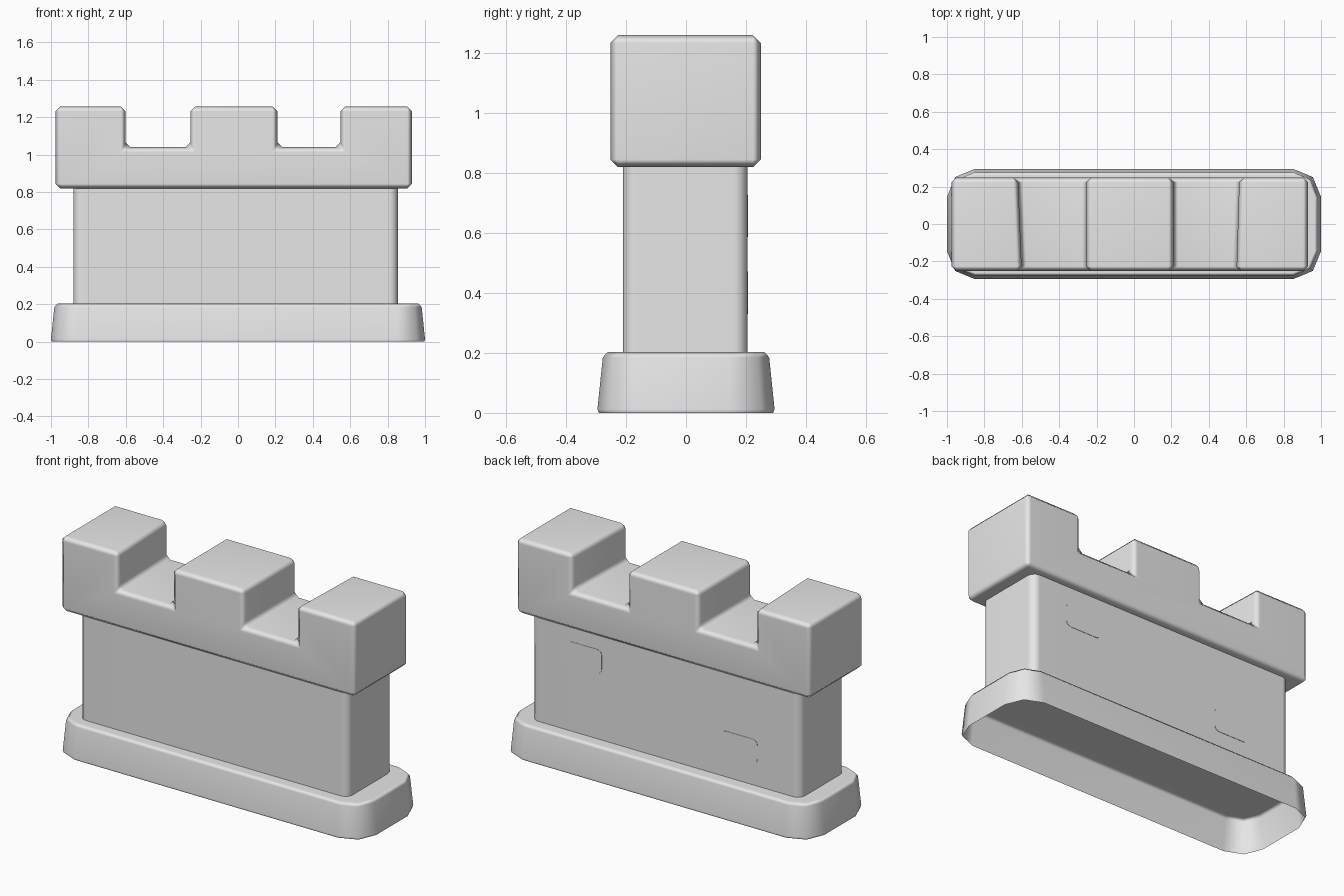
import bpy
import bmesh
import math
from mathutils import Vector

cube = bpy.data.objects.get("Cube")
if cube:
    bpy.data.objects.remove(cube, do_unlink=True)

stone = bpy.data.materials.new("light_grey_stone")
stone.use_nodes = True
stone.diffuse_color = (0.8, 0.8, 0.8, 1)
stone.node_tree.nodes["Principled BSDF"].inputs["Base Color"].default_value = (0.8, 0.8, 0.8, 1)


def rounded_rect(a0, a1, b0, b1, r, seg):
    """Counter-clockwise rectangle outline with rounded corners."""
    centres = [(a1 - r, b1 - r), (a0 + r, b1 - r), (a0 + r, b0 + r), (a1 - r, b0 + r)]
    points = []
    for corner, (ca, cb) in enumerate(centres):
        for i in range(seg + 1):
            t = (corner + i / seg) * math.pi / 2
            points.append((ca + r * math.cos(t), cb + r * math.sin(t)))
    return points


def loft(name, rings, bottom=True, sharp=None, bevel=0):
    """Skin a stack of equal rings and cap the ends."""
    bm = bmesh.new()
    loops = [[bm.verts.new(Vector(p)) for p in ring] for ring in rings]
    n = len(loops[0])
    for low, high in zip(loops, loops[1:]):
        for i in range(n):
            j = (i + 1) % n
            bm.faces.new((low[i], low[j], high[j], high[i]))
    bm.faces.new(loops[-1])
    if bottom:
        bm.faces.new(loops[0][::-1])
        bmesh.ops.recalc_face_normals(bm, faces=bm.faces)
    mesh = bpy.data.meshes.new(name)
    bm.to_mesh(mesh)
    bm.free()
    mesh.materials.append(stone)
    mesh.shade_smooth()
    if sharp:
        mesh.set_sharp_from_angle(angle=math.radians(sharp))
    obj = bpy.data.objects.new(name, mesh)
    bpy.context.collection.objects.link(obj)
    if bevel:
        mod = obj.modifiers.new("Bevel", 'BEVEL')
        mod.width = bevel
        mod.segments = 1
        mod.limit_method = 'ANGLE'
    mod = obj.modifiers.new("Weighted normals", 'WEIGHTED_NORMAL')
    mod.keep_sharp = True
    return obj


# Tapered foot, an open shell underneath
foot_rings = []
for inset, z in [(0.005, 0), (0, 0.012), (0.018, 0.185), (0.034, 0.203)]:
    outline = rounded_rect(-1 + inset, 1 - inset, -0.295 + inset, 0.295 - inset, 0.15 - inset, 2)
    foot_rings.append([(x, y, z) for x, y in outline])
loft("foot", foot_rings, bottom=False, sharp=60)

# Upright wall
wall_outline = rounded_rect(-0.88, 0.855, -0.21, 0.205, 0.045, 3)
loft("wall", [[(x, y, z) for x, y in wall_outline] for z in (0.2, 0.83)], sharp=50)

# Battlement: stepped profile of (x, z, sideways shift from front to back)
top, notch, under = 1.258, 1.04, 0.818
profile = [(-0.975, under, 0), (0.93, under, 0), (0.93, top, 0),
           (0.548, top, 0.015), (0.548, notch, 0.015), (0.21, notch, 0), (0.21, top, 0),
           (-0.255, top, 0), (-0.255, notch, 0), (-0.6, notch, -0.02), (-0.6, top, -0.02),
           (-0.975, top, 0)]
front = [(x, -0.252, z) for x, z, shift in profile]
back = [(x + shift, 0.249, z) for x, z, shift in profile]
loft("battlement", [front, back], bevel=0.026)

# Thin brick plates on the back of the wall
for name, x, z in [("upper_brick", 0.515, 0.655), ("lower_brick", -0.49, 0.4)]:
    outline = rounded_rect(x - 0.115, x + 0.115, z - 0.07, z + 0.07, 0.028, 3)
    loft(name, [[(a, y, b) for a, b in outline] for y in (0.2, 0.207)], sharp=50)
